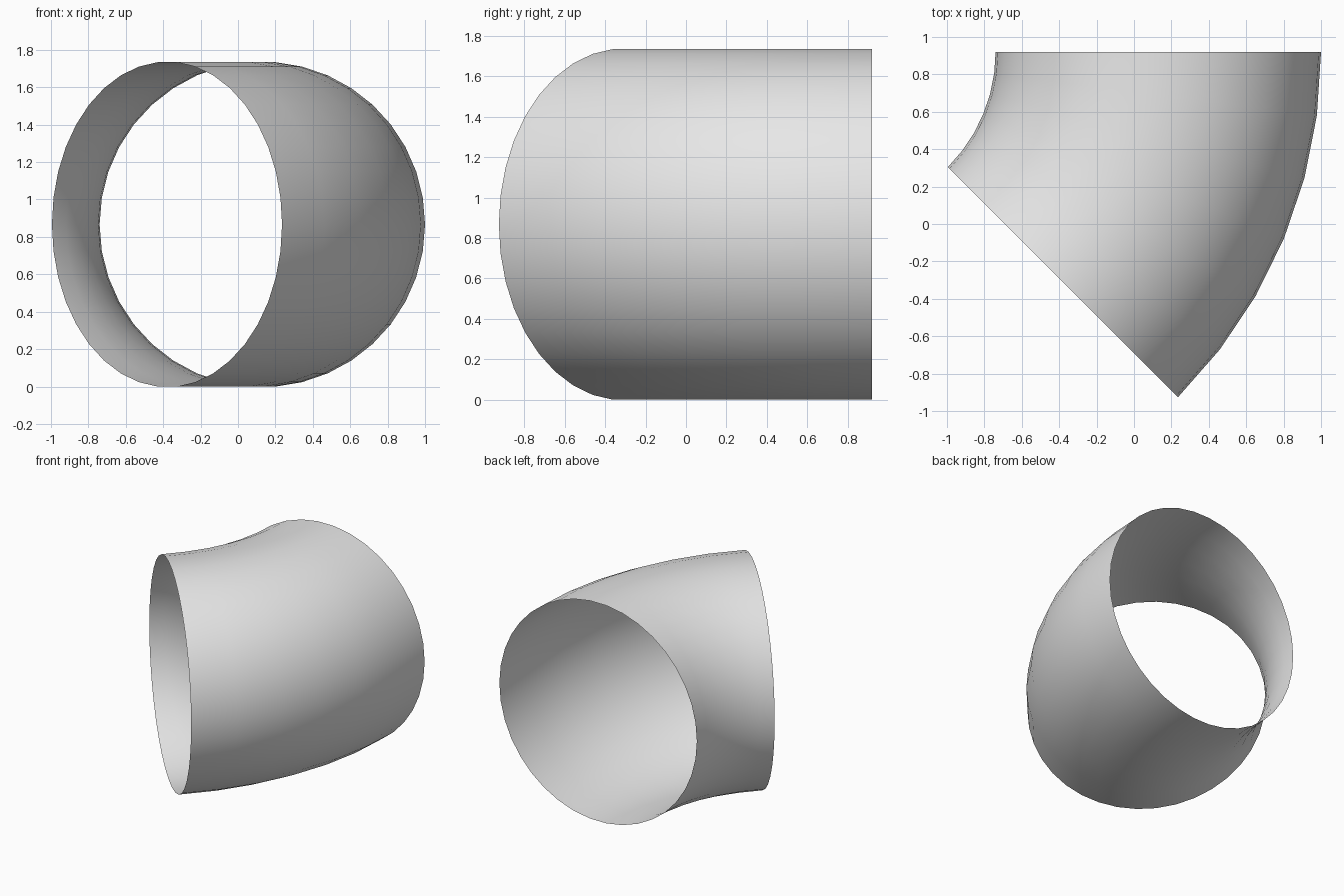
import bpy, bmesh, math
from mathutils import Matrix, Vector

cube = bpy.data.objects.get("Cube")
if cube:
    bpy.data.objects.remove(cube, do_unlink=True)

RADIUS = 0.87            # pipe radius
BEND = 2 * RADIUS        # bend radius along the centreline
SIDES, STEPS = 38, 6
ANGLE = math.radians(45)
PIVOT = Vector((-1.61, 0.92, RADIUS * math.cos(math.pi / SIDES)))

# Light grey material
grey = bpy.data.materials.new("light grey")
grey.use_nodes = True
grey.diffuse_color = (0.8, 0.8, 0.8, 1)
grey.node_tree.nodes["Principled BSDF"].inputs["Base Color"].default_value = grey.diffuse_color

# Open pipe elbow: a ring swept about the vertical pivot
bm = bmesh.new()
rings = []
for i in range(STEPS + 1):
    turn = Matrix.Rotation(-ANGLE * i / STEPS, 3, "Z")
    ring = []
    for j in range(SIDES):
        a = math.tau * j / SIDES
        point = Vector((BEND + RADIUS * math.cos(a), 0, RADIUS * math.sin(a)))
        ring.append(bm.verts.new(PIVOT + turn @ point))
    rings.append(ring)
for back, front in zip(rings, rings[1:]):
    for j in range(SIDES):
        k = (j + 1) % SIDES
        bm.faces.new((back[j], front[j], front[k], back[k]))

mesh = bpy.data.meshes.new("pipe_elbow")
bm.to_mesh(mesh)
bm.free()
mesh.materials.append(grey)
elbow = bpy.data.objects.new("pipe_elbow", mesh)
bpy.context.collection.objects.link(elbow)

# Smooth shading
bpy.ops.object.select_all(action="DESELECT")
elbow.select_set(True)
bpy.context.view_layer.objects.active = elbow
bpy.ops.object.shade_smooth_by_angle(angle=math.radians(40))
